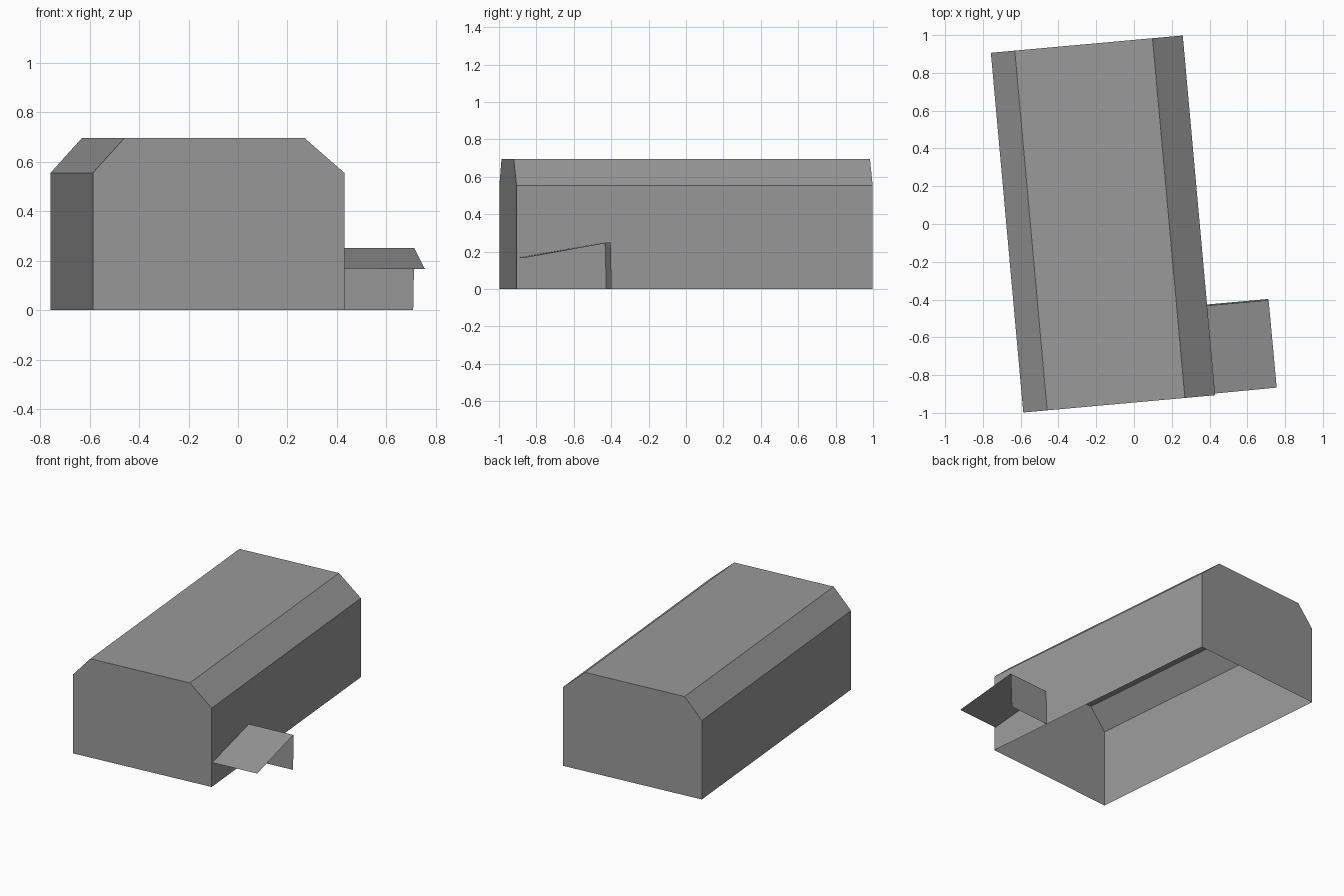
import bpy, bmesh, math
from mathutils import Matrix

if "Cube" in bpy.data.objects:
    bpy.data.objects.remove(bpy.data.objects["Cube"])

# Single grey used for every surface
grey = bpy.data.materials.new("plain grey")
grey.diffuse_color = (0.32, 0.32, 0.32, 1)
grey.use_nodes = True
grey.node_tree.nodes["Principled BSDF"].inputs["Base Color"].default_value = grey.diffuse_color

# The whole building is turned slightly on the ground
PLACE = Matrix.Translation((-0.164, 0, 0)) @ Matrix.Rotation(math.radians(5.15), 4, 'Z')


def finish(name, bm):
    bmesh.ops.transform(bm, matrix=PLACE, verts=bm.verts)
    mesh = bpy.data.meshes.new(name)
    bm.to_mesh(mesh)
    bm.free()
    mesh.materials.append(grey)
    obj = bpy.data.objects.new(name, mesh)
    bpy.context.collection.objects.link(obj)


def panel(name, corners):
    bm = bmesh.new()
    bm.faces.new([bm.verts.new(c) for c in corners])
    finish(name, bm)


# Main hall: end-wall profile swept along the length, open underneath
HALF_LEN = 0.956
EAVE, RIDGE = 0.555, 0.695
profile = [(0.51, 0), (0.51, EAVE), (0.349, RIDGE),
           (-0.383, RIDGE), (-0.51, EAVE), (-0.51, 0)]
bm = bmesh.new()
front, back = [[bm.verts.new((x, y, z)) for x, z in profile]
               for y in (-HALF_LEN, HALF_LEN)]
bm.faces.new(front)
bm.faces.new(back)
for i in range(len(profile) - 1):
    bm.faces.new((front[i], front[i + 1], back[i + 1], back[i]))
bmesh.ops.recalc_face_normals(bm, faces=bm.faces)
finish("hall_shell", bm)

# Side porch: sloping roof and the single wall holding up its high edge
panel("porch_roof", [(0.51, -0.947, 0.168), (0.838, -0.945, 0.166),
                     (0.837, -0.480, 0.25), (0.51, -0.480, 0.25)])
panel("porch_wall", [(0.833, -0.474, 0), (0.51, -0.474, 0),
                     (0.51, -0.480, 0.25), (0.837, -0.480, 0.25)])
